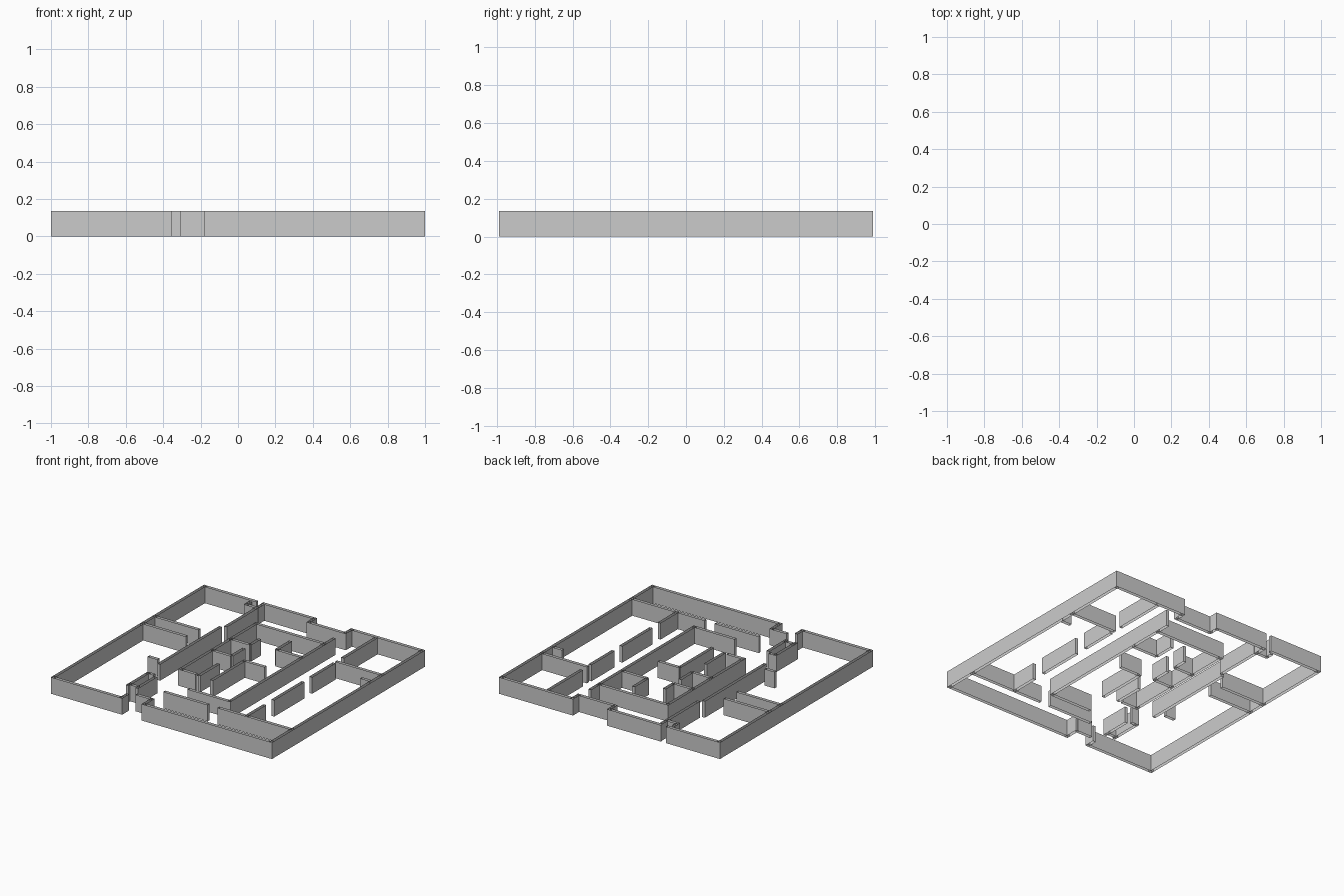
import bpy

H = 0.135   # wall height
T = 0.025   # wall thickness


def walls(name, along_x=(), along_y=()):
    """Open-topped wall shells: along_x rows are (y, x0, x1), along_y rows are (x, y0, y1)."""
    rects = [(a, c - T / 2, b, c + T / 2) for c, a, b in along_x]
    rects += [(c - T / 2, a, c + T / 2, b) for c, a, b in along_y]
    verts, faces = [], []
    for x0, y0, x1, y1 in rects:
        n = len(verts)
        ring = [(x0, y0), (x1, y0), (x1, y1), (x0, y1)]
        verts += [(x, y, z) for z in (0, H) for x, y in ring]
        faces += [(n + i, n + (i + 1) % 4, n + 4 + (i + 1) % 4, n + 4 + i)
                  for i in range(4)]
    mesh = bpy.data.meshes.new(name)
    mesh.from_pydata(verts, [], faces)
    obj = bpy.data.objects.new(name, mesh)
    bpy.context.collection.objects.link(obj)
    return obj


X, Y = 1 - T / 2, 0.99 - T / 2

# outer shell, with openings on the front and back
walls("outer_side_walls", along_y=[(s * X, -0.99, 0.99) for s in (-1, 1)])
walls("outer_front_walls", along_x=[(-Y, -1, -0.355), (-Y, -0.18, 1)])
walls("outer_back_walls", along_x=[(Y, -1, -0.51), (Y, -0.465, 0.02), (Y, 0.33, 1)])

# recessed entries
walls("front_entry", [(-0.87, -0.31, -0.17)],
      [(-0.167, -0.99, -0.86), (-0.368, -0.99, -0.90)])
walls("back_recess", [(0.90, 0.0, 0.35)], [(0.01, 0.89, 0.99), (0.342, 0.89, 0.99)])
walls("back_niche", [(0.89, -0.56, -0.44)], [(-0.55, 0.89, 0.95), (-0.45, 0.89, 0.97)])

# left rooms and the wall facing the corridor
walls("left_room_walls",
      [(0.18, -1, -0.59), (0.33, -1, -0.58), (-0.27, -0.62, -0.53)],
      [(-0.48, -0.34, 0.46), (-0.45, 0.48, 0.88)])

# right rooms: corridor wall broken by doors
walls("right_room_walls", [(0.455, 0.57, 1), (0.32, 0.89, 0.98)],
      [(0.575, -0.71, -0.475), (0.575, -0.37, 0.02), (0.575, 0.12, 0.42),
       (0.575, 0.53, 0.97)])

# front corridor wall
walls("front_corridor_walls", [(-0.71, -0.17, 0.23), (-0.71, 0.32, 1)])

# small lobby behind the front entry
walls("lobby_walls", [(-0.75, -0.46, -0.37), (-0.51, -0.46, -0.40)],
      [(-0.37, -0.78, -0.53), (-0.455, -0.78, -0.50)])

# central core
walls("core_walls",
      [(0.66, -0.31, 0.33), (-0.57, -0.05, 0.33), (-0.32, -0.31, -0.15)],
      [(-0.297, -0.32, 0.66), (0.325, -0.58, 0.78)])

# core cells on both sides of the middle aisle
walls("core_cell_walls",
      [(0.09, -0.30, -0.12), (0.33, -0.30, -0.12), (0.075, 0.0, 0.195), (0.37, 0.09, 0.32)],
      [(-0.12, -0.33, -0.08), (-0.12, 0.09, 0.25), (-0.12, 0.33, 0.45),
       (0.005, -0.35, 0.08), (0.09, 0.37, 0.55)])
